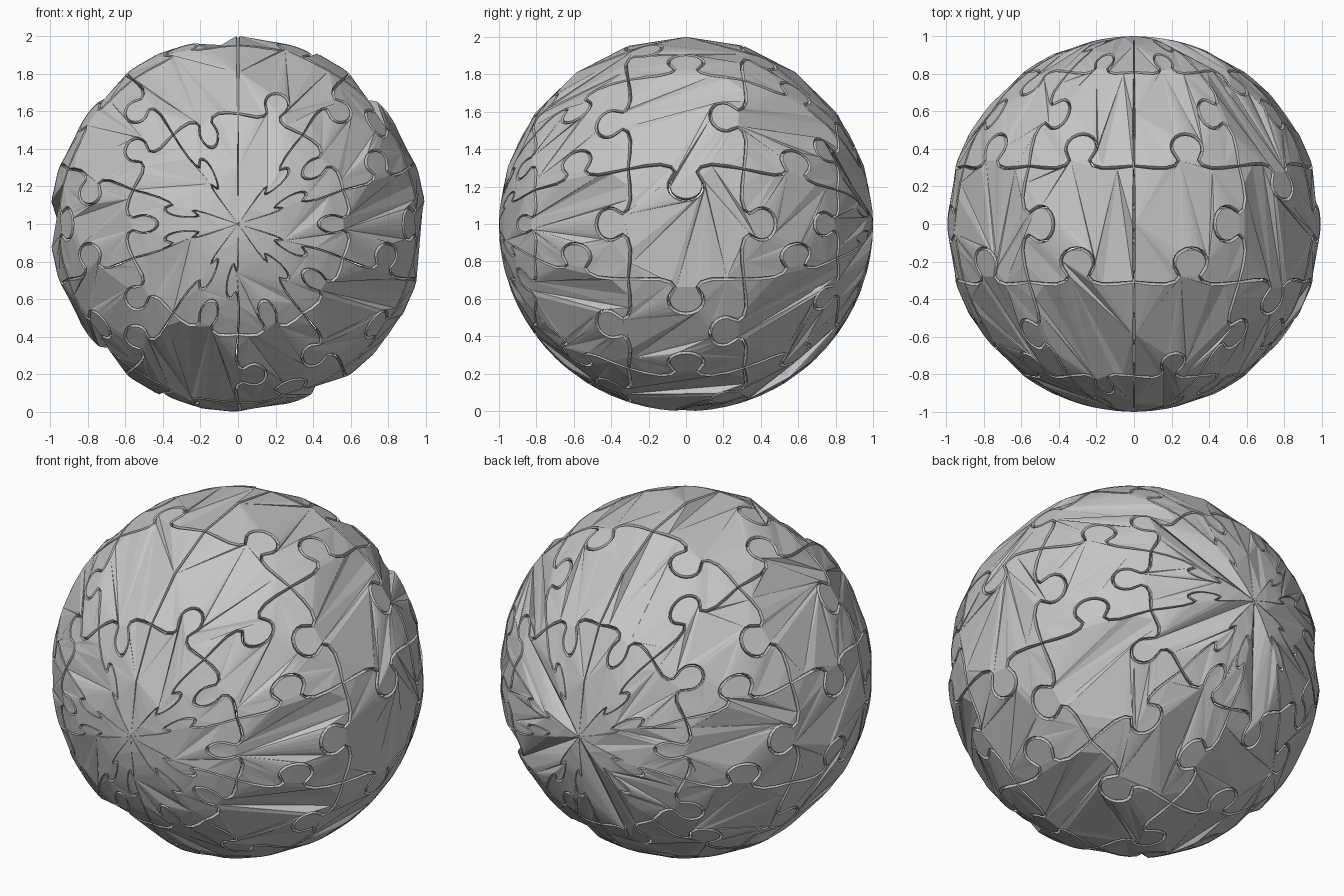
import bpy, bmesh, math
from mathutils import Vector

cube = bpy.data.objects.get("Cube")
if cube:
    bpy.data.objects.remove(cube, do_unlink=True)

grey = bpy.data.materials.new("plain_grey")
grey.use_nodes = True
colour = (0.56, 0.56, 0.56, 1)
grey.diffuse_color = colour
grey.node_tree.nodes["Principled BSDF"].inputs["Base Color"].default_value = colour

STEP = math.radians(36)   # every piece spans 36 degrees both ways
COLUMNS, BANDS = 10, 5

# Knob directions: + along y for ring seams, + around the ball for cross seams,
# 0 for a straight seam, p for the pole
RING_SEAMS = ["p" * 10, "+-----+-+-", "+----+--++", "+-+--+-+++", "+---+--+-+", "p" * 10]
CROSS_SEAMS = ["0+-+-+-+-+", "0+--+-++--", "0-++-+-+-+", "0---+-++++", "0-+-+-+-+-"]


def seam(kind):
    """Points (along, sideways) of one jigsaw seam, both ends included."""
    if kind == "p":
        return [(0, 0), (1, 0)]
    if kind == "0":
        return [(0, 0), (0.5, 0), (1, 0)]
    half = [(0, 0), (0.15, -0.015), (0.28, -0.02), (0.37, 0.005), (0.405, 0.05)]
    knob = []
    for i in range(13):
        a = math.radians(215 - 250 * i / 12)
        knob.append((0.5 + 0.15 * math.cos(a), 0.17 + 0.125 * math.sin(a)))
    points = half + knob + [(1 - t, h) for t, h in reversed(half)]
    s = 1 if kind == "+" else -1
    return [(t, s * h) for t, h in points]


def outline(band, col):
    """Counter-clockwise outline of a piece in its own unit square."""
    low = seam(RING_SEAMS[band][col])
    high = [(t, 1 + h) for t, h in seam(RING_SEAMS[band + 1][col])]
    left = [(h, t) for t, h in seam(CROSS_SEAMS[band][col])]
    right = [(1 + h, t) for t, h in seam(CROSS_SEAMS[band][(col + 1) % COLUMNS])]
    loop = low[:-1] + right[:-1] + high[:0:-1] + left[:0:-1]
    return [Vector(p) for p in loop]


def inset(loop, amount):
    """Move an outline inwards to leave a groove between pieces."""
    result = []
    for i, p in enumerate(loop):
        a = (p - loop[i - 1]).normalized()
        b = (loop[(i + 1) % len(loop)] - p).normalized()
        d = a + b
        n = Vector((-d.y, d.x)).normalized()
        result.append(p + n * amount)
    return result


def on_ball(p, band, col, radius):
    turn = (col + p.x) * STEP
    lat = (band + p.y) * STEP - math.pi / 2
    ring = radius * math.cos(lat)
    return (ring * math.sin(turn), radius * math.sin(lat), 1 + ring * math.cos(turn))


def make_piece(band, col):
    bm = bmesh.new()
    loop = outline(band, col)
    # cut the flat outline into triangles, then lift it onto the ball
    flat = inset(loop, 0.014)
    top = [bm.verts.new((p.x, p.y, 0)) for p in flat]
    bm.verts.index_update()
    cap = bm.faces.new(top)
    bm.normal_update()
    cut = bmesh.ops.triangulate(bm, faces=[cap], ngon_method='EAR_CLIP')
    triangles = [[v.index for v in f.verts] for f in cut["faces"]]
    for v, p in zip(top, flat):
        v.co = on_ball(p, band, col, 1.0)
    # chamfer edge and wall
    rings = [top]
    for radius in (0.992, 0.95):
        rings.append([bm.verts.new(on_ball(p, band, col, radius))
                      for p in inset(loop, 0.006)])
    for upper, lower in zip(rings, rings[1:]):
        for i in range(len(loop)):
            j = (i + 1) % len(loop)
            bm.faces.new((upper[j], upper[i], lower[i], lower[j]))
    # underside follows the same cuts as the top
    for tri in triangles:
        bm.faces.new([rings[-1][i] for i in reversed(tri)])
    name = f"puzzle_piece_band_{band + 1}_number_{col + 1}"
    mesh = bpy.data.meshes.new(name)
    bm.to_mesh(mesh)
    bm.free()
    mesh.materials.append(grey)
    obj = bpy.data.objects.new(name, mesh)
    bpy.context.collection.objects.link(obj)


# Five bands of ten interlocking pieces around the front-to-back axis
for band in range(BANDS):
    for col in range(COLUMNS):
        make_piece(band, col)
